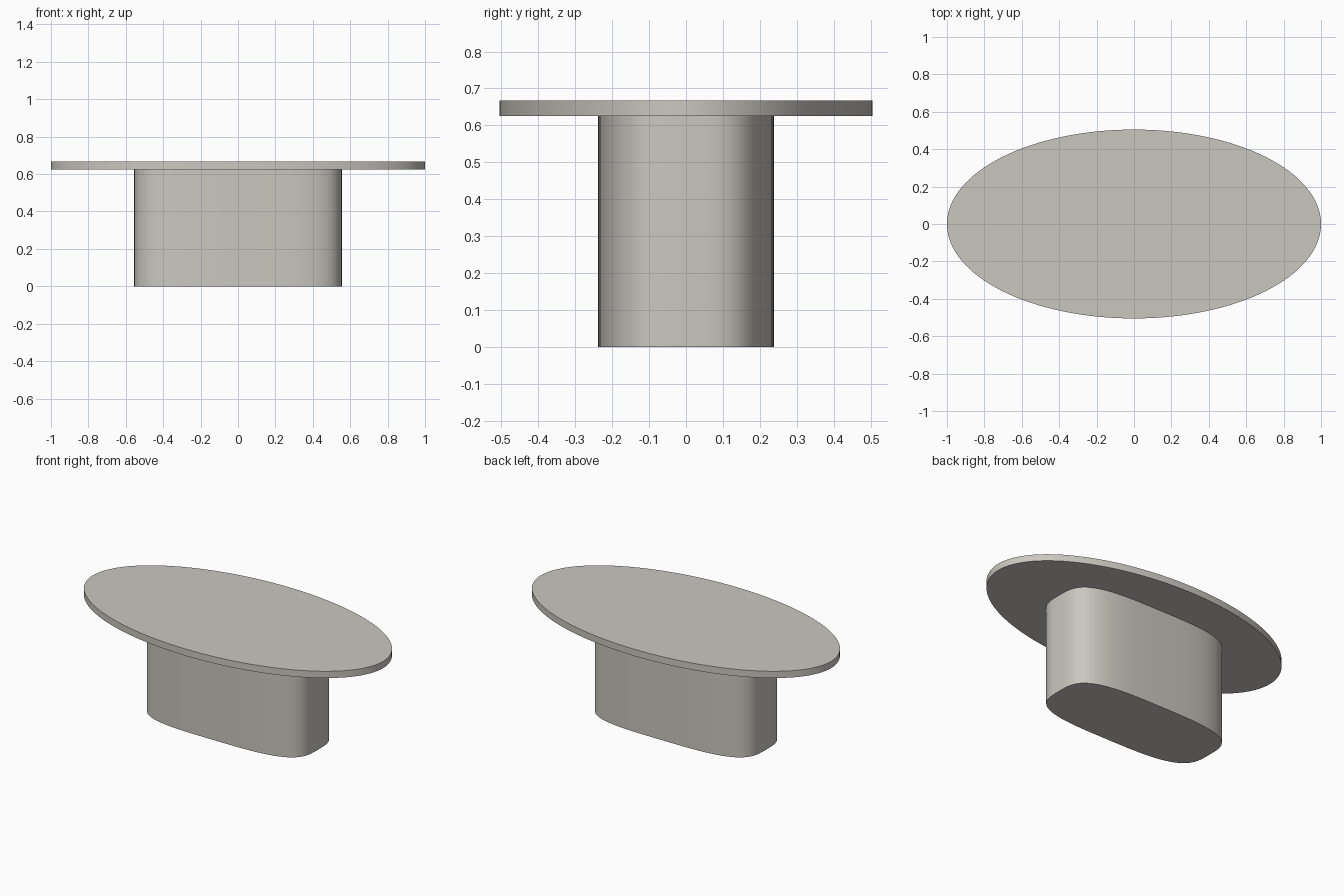
import bpy, bmesh, math

if "Cube" in bpy.data.objects:
    bpy.data.objects.remove(bpy.data.objects["Cube"])

stone = bpy.data.materials.new("warm_light_grey")
stone.diffuse_color = (0.60, 0.57, 0.525, 1.0)
stone.use_nodes = True
stone.node_tree.nodes["Principled BSDF"].inputs["Base Color"].default_value = stone.diffuse_color


def superellipse(rx, ry, power, count):
    """Outline points of a superellipse; power 2 is a plain ellipse."""
    pts = []
    for i in range(count):
        a = 2 * math.pi * i / count
        c, s = math.cos(a), math.sin(a)
        r = (abs(c) ** power + abs(s) ** power) ** (-1 / power)
        pts.append((rx * r * c, ry * r * s))
    return pts


def extrude_outline(name, outline, z0, z1):
    """Solid prism with smooth walls and crisp rims."""
    bm = bmesh.new()
    base = bm.faces.new([bm.verts.new((x, y, z0)) for x, y in outline])
    top = bmesh.ops.extrude_face_region(bm, geom=[base], use_keep_orig=True)
    for v in top["geom"]:
        if isinstance(v, bmesh.types.BMVert):
            v.co.z = z1
    bmesh.ops.recalc_face_normals(bm, faces=bm.faces)
    mesh = bpy.data.meshes.new(name)
    bm.to_mesh(mesh)
    bm.free()
    mesh.materials.append(stone)
    obj = bpy.data.objects.new(name, mesh)
    bpy.context.collection.objects.link(obj)
    bpy.ops.object.select_all(action='DESELECT')
    obj.select_set(True)
    bpy.context.view_layer.objects.active = obj
    bpy.ops.object.shade_smooth_by_angle(angle=math.radians(35))
    return obj


# Pedestal with softly rounded ends
extrude_outline("pedestal", superellipse(0.555, 0.238, 3.5, 128), 0.0, 0.625)
# Thin oval table top
extrude_outline("table_top", superellipse(1.0, 0.505, 2.0, 128), 0.625, 0.667)
